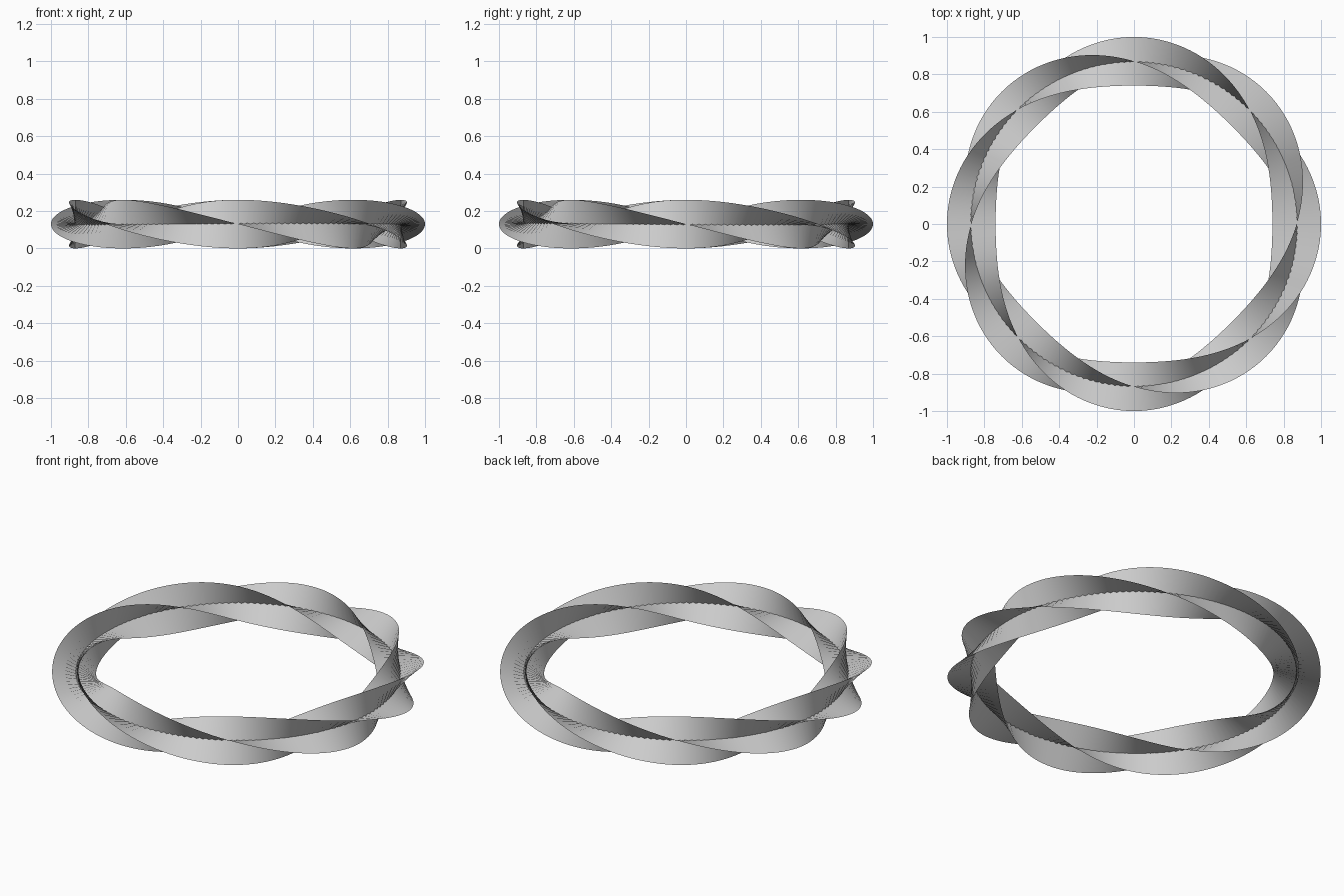
import bpy
import bmesh
from math import cos, sin, pi

cube = bpy.data.objects.get("Cube")
if cube:
    bpy.data.objects.remove(cube, do_unlink=True)

RING_RADIUS = 0.87
HALF_WIDTH = 0.13
SEGMENTS = 160
TURNS = -2          # full twists of the blades around the ring

grey = bpy.data.materials.new("light grey")
grey.use_nodes = True
colour = (0.6, 0.6, 0.6, 1)
grey.diffuse_color = colour
grey.node_tree.nodes["Principled BSDF"].inputs["Base Color"].default_value = colour


def twisted_ribbon(name, phase):
    """Closed flat ribbon that twists as it runs round the ring."""
    bm = bmesh.new()
    rows = []
    for i in range(SEGMENTS):
        a = 2 * pi * i / SEGMENTS
        tilt = TURNS * a + phase
        row = []
        for side in (-HALF_WIDTH, HALF_WIDTH):
            r = RING_RADIUS + side * cos(tilt)
            row.append(bm.verts.new((r * cos(a), r * sin(a), HALF_WIDTH + side * sin(tilt))))
        rows.append(row)
    for i, (inner, outer) in enumerate(rows):
        next_inner, next_outer = rows[(i + 1) % SEGMENTS]
        bm.faces.new((inner, outer, next_outer, next_inner)).smooth = True
    mesh = bpy.data.meshes.new(name)
    bm.to_mesh(mesh)
    bm.free()
    mesh.materials.append(grey)
    obj = bpy.data.objects.new(name, mesh)
    bpy.context.collection.objects.link(obj)
    return obj


# Two ribbons at right angles give the ring its cross-shaped section
twisted_ribbon("flat_ribbon", 0)
twisted_ribbon("upright_ribbon", pi / 2)
